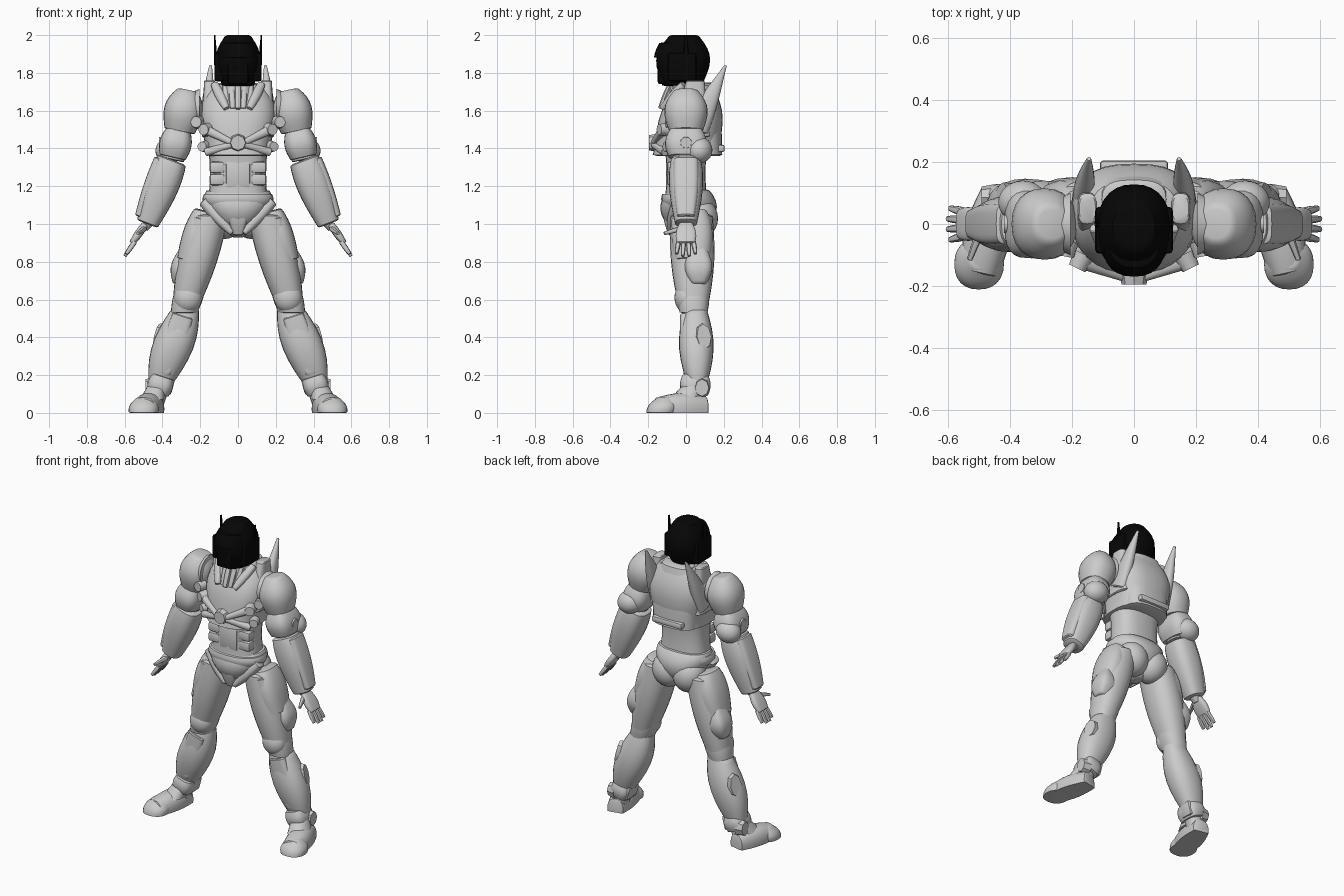
import bpy, bmesh, math
from mathutils import Vector, Matrix

cube = bpy.data.objects.get("Cube")
if cube:
    bpy.data.objects.remove(cube, do_unlink=True)


def material(name, value):
    mat = bpy.data.materials.new(name)
    mat.use_nodes = True
    mat.diffuse_color = (value, value, value, 1)
    mat.node_tree.nodes["Principled BSDF"].inputs["Base Color"].default_value = mat.diffuse_color
    return mat


GREY = material("armour grey", .6)
BLACK = material("helmet black", .002)
X, Y, Z = Vector((1, 0, 0)), Vector((0, 1, 0)), Vector((0, 0, 1))

# Joints of the left side
HIP, KNEE, ANKLE = Vector((.15, .03, 1.05)), Vector((.28, .04, .55)), Vector((.42, .05, .12))
SHOULDER, ELBOW, WRIST = Vector((.29, 0, 1.6)), Vector((.35, 0, 1.34)), Vector((.48, 0, 1))
FINGERTIP = Vector((.6, 0, .83))


def along(start, end, fraction, out=0, back=0):
    """Point between two joints, pushed outwards and backwards."""
    return start.lerp(end, fraction) + out * X + back * Y


def span(start, end, first, last, out=0, back=0):
    """Stretch of a limb between two fractions of its length."""
    return along(start, end, first, out, back), along(start, end, last, out, back)


def finish(name, bm, mat, paired):
    """Make one object, or a left one and a mirrored right one."""
    bmesh.ops.recalc_face_normals(bm, faces=bm.faces)
    sides = {"left_": False, "right_": True} if paired else {"": False}
    for prefix, mirrored in sides.items():
        part = bm.copy()
        if mirrored:
            bmesh.ops.scale(part, vec=(-1, 1, 1), verts=part.verts)
            bmesh.ops.reverse_faces(part, faces=part.faces)
        mesh = bpy.data.meshes.new(prefix + name)
        part.to_mesh(mesh)
        part.free()
        mesh.materials.append(mat)
        ob = bpy.data.objects.new(prefix + name, mesh)
        bpy.context.collection.objects.link(ob)
        bpy.ops.object.select_all(action="DESELECT")
        ob.select_set(True)
        bpy.context.view_layer.objects.active = ob
        bpy.ops.object.shade_smooth_by_angle(angle=math.radians(35))
    bm.free()


def form(name, start, end, first, last, bulge=0, peak=1, depth=1, last_depth=None,
         square=2.3, axis=None, ref=Y, mat=GREY, sides=24, steps=12):
    """Tapered, swelling superellipse body between two points; x > 0 makes a pair."""
    start, end = Vector(start), Vector(end)
    axis = (axis or end - start).normalized()
    across = ref.cross(axis).normalized()
    deep = axis.cross(across)
    if last_depth is None:
        last_depth = depth
    bm = bmesh.new()
    loops = []
    for k in range(steps + 1):
        t = (1 - math.cos(math.pi * k / steps)) / 2
        radius = first + (last - first) * t + bulge * math.sin(math.pi * t ** peak)
        if k in (0, steps):
            radius *= .85
        ratio = depth + (last_depth - depth) * t
        loop = []
        for i in range(sides):
            c, s = math.cos(math.tau * i / sides), math.sin(math.tau * i / sides)
            p = start.lerp(end, t)
            p += across * radius * math.copysign(abs(c) ** (2 / square), c)
            p += deep * radius * ratio * math.copysign(abs(s) ** (2 / square), s)
            p.z = max(p.z, 0)
            loop.append(bm.verts.new(p))
        loops.append(loop)
    for low, high in zip(loops, loops[1:]):
        for i in range(sides):
            bm.faces.new((low[i], low[i - 1], high[i - 1], high[i]))
    bm.faces.new(loops[0])
    bm.faces.new(loops[-1])
    finish(name, bm, mat, start.x > 0)


def ball(name, at, size, tilt):
    bm = bmesh.new()
    place = Matrix.Translation(at) @ Matrix.Rotation(math.radians(tilt), 4, "Y") @ Matrix.Diagonal((*size, 1))
    bmesh.ops.create_uvsphere(bm, u_segments=24, v_segments=12, radius=1, matrix=place)
    finish(name, bm, GREY, at[0] > 0)


def disc(name, at, facing, radius, depth=.05, stretch=1, sides=20):
    """Plate with sloped rim, facing a direction."""
    bm = bmesh.new()
    turn = Vector(facing).to_track_quat("Z", "Y").to_matrix().to_4x4()
    place = Matrix.Translation(at) @ turn @ Matrix.Diagonal((1, stretch, 1, 1))
    bmesh.ops.create_cone(bm, cap_ends=True, segments=sides, radius1=radius, radius2=radius * .8,
                          depth=depth, matrix=place)
    finish(name, bm, GREY, at[0] > 0)


def block(name, at, size, tilt=0, mat=GREY):
    bm = bmesh.new()
    place = Matrix.Translation(at) @ Matrix.Rotation(math.radians(tilt), 4, "Y") @ Matrix.Diagonal((*size, 1))
    bmesh.ops.create_cube(bm, size=1, matrix=place)
    bmesh.ops.bevel(bm, geom=bm.edges[:], offset=.012, segments=2, affect="EDGES", profile=.5)
    finish(name, bm, mat, at[0] > 0)


# Torso
form("chest", (0, 0, 1.36), (0, .05, 1.74), .17, .13, bulge=.055, peak=1.5, depth=1.05, last_depth=.65,
     square=2.6, axis=Z, sides=32)
form("back_shell", (0, .08, 1.36), (0, .08, 1.75), .15, .1, bulge=.03, peak=1.2, depth=.75, last_depth=.6,
     square=2.8, axis=Z)
form("shoulder_strap", (.155, .02, 1.46), (.15, .05, 1.76), .036, .03, depth=3, last_depth=1.6, square=3, axis=Z)
form("waist", (0, 0, 1.16), (0, 0, 1.4), .155, .16, bulge=-.01, depth=.7, square=2.6)
form("neck", (0, -.03, 1.55), (0, 0, 1.8), .1, .075, axis=Z)
form("collar", (.06, -.125, 1.61), (.125, -.01, 1.74), .016, .02, bulge=.008)
for i in range(3):
    x = i * .035
    form(f"neck_rib_{i}", (x * .8, x / 2 - .135, 1.61), (x, x / 2 - .075, 1.76), .014, .013, bulge=.004, sides=10)

# Chest straps, studs and back plates
form("chest_strap", (.03, -.17, 1.43), (.17, -.12, 1.5), .016, .025, ref=Z)
form("rib_strap", (.03, -.17, 1.42), (.17, -.11, 1.38), .016, .022, ref=Z)
disc("chest_disc", (0, -.17, 1.43), -Y, .05, sides=8)
disc("chest_stud", (.172, -.12, 1.5), X / 2 - Y, .036)
disc("rib_stud", (.18, -.09, 1.41), X / 2 - Y, .032)
block("back_bar", (0, .185, 1.4), (.22, .04, .04))
form("back_fin", (.168, .05, 1.5), (.145, .21, 1.84), .034, .007, bulge=.01, depth=2, last_depth=1)
block("centre_ab", (0, -.09, 1.26), (.13, .03, .15))
for i in range(2):
    block(f"side_ab_{i}", (.11, -.07, 1.235 + i * .065), (.08, .06, .06))

# Pelvis
form("pelvis", (0, .01, 1.18), (0, .02, .93), .16, .03, bulge=.05, peak=.7, depth=.65, last_depth=1.4)
form("belt", (0, 0, 1.1), (0, 0, 1.16), .175, .18, bulge=.01, depth=.7)
form("groin_plate", (0, -.095, 1.13), (0, -.06, .94), .085, .025, depth=.35, last_depth=1.2, square=4, axis=Z)
ball("glute", (.075, .07, 1.03), (.1, .1, .11), 15)
form("hip_guard", (.18, -.03, 1.12), (.03, -.08, .95), .03, .015, bulge=.01, depth=1.3)

# Thighs and knees
form("thigh", HIP, KNEE, .1, .068, bulge=.02, depth=1.1, axis=Z)
form("thigh_guard", *span(HIP, KNEE, -.04, .5, out=.03), .055, .08, bulge=.018, peak=.8, depth=1.4,
     last_depth=1.2, square=2.6)
form("thigh_plate", *span(HIP, KNEE, .05, .7, out=.01, back=-.055), .065, .045, bulge=.01, depth=.8, square=4)
form("thigh_pad", *span(HIP, KNEE, .34, .74, out=.07, back=.03), .035, .03, bulge=.03, peak=1.2, depth=1.2, square=3)
form("knee_band", *span(HIP, KNEE, .78, 1.04), .08, .07, bulge=.005, depth=1.05, axis=Z)
ball("knee_pad", along(HIP, KNEE, .88, back=-.04), (.075, .06, .08), -12)

# Shins and feet
form("shin", *span(KNEE, ANKLE, 0, 1, back=.01), .072, .05, bulge=.05, peak=.95, depth=.82, axis=Z)
form("shin_plate", *span(KNEE, ANKLE, .08, .8, back=-.045), .055, .03, bulge=.015, depth=.5, square=3.5)
disc("calf_pad", along(KNEE, ANKLE, .35, out=.08, back=.045), X + Y / 3 + Z / 4, .05, stretch=1.7, sides=8)
form("ankle", *span(KNEE, ANKLE, .85, 1.15), .05, .05)
form("ankle_cuff", *span(KNEE, ANKLE, .83, 1.04), .058, .058, bulge=.01, depth=1.2, square=3)
disc("ankle_pad", along(KNEE, ANKLE, .97, out=.05, back=.035), X, .045, stretch=1.25, sides=8)
block("inner_ankle_pad", along(KNEE, ANKLE, .95, out=-.055, back=.02), (.03, .08, .09), -15)
form("boot", (.44, .11, .02), (.5, -.16, .02), .05, .06, bulge=.02, depth=1.3, last_depth=1, ref=Z)
form("boot_instep", (.455, -.01, .07), (.43, .04, .15), .065, .045, depth=1.2, axis=Z)
form("boot_toe", (.5, -.133, 0), (.495, -.11, .085), .078, .035, bulge=.018, axis=Z)

# Shoulders and upper arms
form("shoulder_pad", (.265, 0, 1.71), (.31, 0, 1.49), .05, .08, bulge=.04, peak=.85, depth=1.1)
disc("shoulder_cuff", (.23, 0, 1.615), X, .1)
disc("shoulder_stud", (.218, -.08, 1.54), X / 5 - Y, .036)
form("upper_arm", SHOULDER, ELBOW, .07, .065, depth=1.1)
form("elbow_guard", *span(SHOULDER, ELBOW, .35, .95), .06, .07, bulge=.02, depth=1.3, square=3)
disc("elbow_stud", along(SHOULDER, ELBOW, .65, out=.065), X, .036)
ball("elbow_point", along(SHOULDER, ELBOW, .8, out=.02, back=.07), (.08, .07, .07), 15)

# Forearms
form("forearm", ELBOW, WRIST, .078, .058, bulge=.02, peak=.8, square=2.6)
form("forearm_plate", *span(ELBOW, WRIST, 0, .9, out=.045), .05, .035, bulge=.008, depth=1.3, square=4)
form("wrist", *span(WRIST, FINGERTIP, -.2, .15), .035, .02, depth=1.2)

# Hands
form("palm", *span(WRIST, FINGERTIP, 0, .6, out=.01), .018, .015, bulge=.005, depth=2, last_depth=3, square=3)
for i in range(4):
    spread = (i - 1.5) * .026
    tip = along(WRIST, FINGERTIP, .93 if i in (0, 3) else 1, back=spread * 1.3)
    form(f"finger_{i}", along(WRIST, FINGERTIP, .55, back=spread), tip, .013, .009, bulge=.002, sides=10)
form("thumb", along(WRIST, FINGERTIP, .15, back=-.03), (.53, -.115, .95), .015, .009, ref=X, sides=10)

# Helmet
form("helmet", (0, -.02, 1.73), (0, -.01, 2), .085, .065, bulge=.045, peak=1.2, depth=1.25, last_depth=1.15,
     axis=Z, mat=BLACK, sides=28)
form("helmet_brow", (0, -.07, 1.88), (0, -.06, 1.96), .1, .08, bulge=.005, axis=Z, mat=BLACK)
block("cheek_guard", (.095, -.02, 1.83), (.06, .15, .15), mat=BLACK)
block("chin_guard", (0, -.12, 1.8), (.11, .06, .12), mat=BLACK)
form("antenna", (.116, 0, 1.84), (.124, 0, 2), .01, .004, depth=1.8, mat=BLACK, sides=8)
